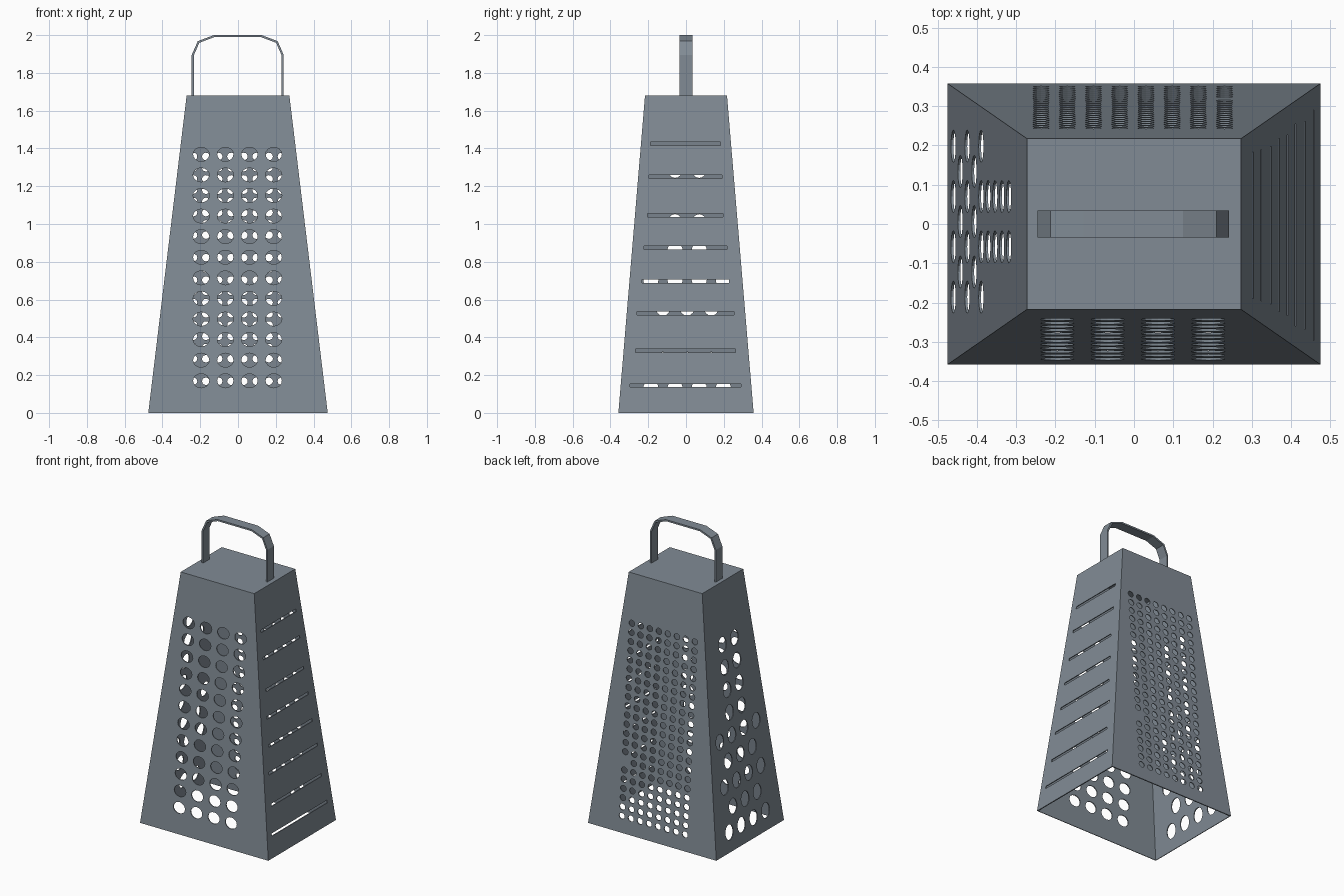
import bpy, bmesh, math

if "Cube" in bpy.data.objects:
    bpy.data.objects.remove(bpy.data.objects["Cube"])

HEIGHT = 1.68
BOTTOM = (0.475, 0.358)   # half sizes at the base
TOP = (0.272, 0.217)      # half sizes at the top

steel = bpy.data.materials.new("brushed_steel")
steel.diffuse_color = (0.22, 0.26, 0.30, 1)
steel.use_nodes = True
steel.node_tree.nodes["Principled BSDF"].inputs["Base Color"].default_value = steel.diffuse_color


def make_object(name, bm):
    mesh = bpy.data.meshes.new(name)
    bm.to_mesh(mesh)
    bm.free()
    mesh.materials.append(steel)
    obj = bpy.data.objects.new(name, mesh)
    bpy.context.collection.objects.link(obj)
    return obj


def apply_modifier(obj, kind, **settings):
    mod = obj.modifiers.new(kind.title(), kind)
    for key, value in settings.items():
        setattr(mod, key, value)
    bpy.context.view_layer.objects.active = obj
    bpy.ops.object.modifier_apply(modifier=mod.name)


def half_size(axis, z):
    return BOTTOM[axis] + (TOP[axis] - BOTTOM[axis]) * z / HEIGHT


def add_prism(bm, side, outline, u, z):
    """Cutter prism through one wall; outline is (u, z) offsets."""
    axis = 0 if side in ("left", "right") else 1
    sign = 1 if side in ("right", "back") else -1
    d = sign * half_size(axis, z)
    rings = []
    for off in (-0.04, 0.04):
        ring = []
        for du, dz in outline:
            p = (d + off, u + du, z + dz) if axis == 0 else (u + du, d + off, z + dz)
            ring.append(bm.verts.new(p))
        rings.append(ring)
    a, b = rings
    n = len(a)
    bm.faces.new(a)
    bm.faces.new(b[::-1])
    for i in range(n):
        j = (i + 1) % n
        bm.faces.new((a[j], a[i], b[i], b[j]))


def ellipse(ru, rz, n):
    return [(ru * math.cos(2 * math.pi * i / n), rz * math.sin(2 * math.pi * i / n))
            for i in range(n)]


# Body: open-bottomed tapered shell
bm = bmesh.new()
corners = [(-1, -1), (1, -1), (1, 1), (-1, 1)]
v = [bm.verts.new((sx * s[0], sy * s[1], z))
     for s, z in ((BOTTOM, 0), (TOP, HEIGHT)) for sx, sy in corners]
for i in range(4):
    j = (i + 1) % 4
    bm.faces.new((v[i], v[j], v[j + 4], v[i + 4]))
bm.faces.new(v[4:])
body = make_object("grater_body", bm)
apply_modifier(body, 'SOLIDIFY', thickness=0.006, offset=-1, use_even_offset=True)

bm = bmesh.new()
# Front: medium holes
for row in range(12):
    for col in range(4):
        add_prism(bm, "front", ellipse(0.043, 0.037, 16),
                  -0.003 + (col - 1.5) * 0.128, 0.17 + row * 0.109)

# Back: fine holes, one left unpunched
for row in range(22):
    for col in range(8):
        if (row, col) != (6, 7):
            add_prism(bm, "back", ellipse(0.021, 0.02, 12),
                      -0.003 + (col - 3.5) * 0.0667, 0.108 + row * 0.0595)

# Left: staggered coarse holes below, two columns above
for row in range(9):
    count = 2 if row > 4 else (3 if row % 2 else 4)
    for col in range(count):
        add_prism(bm, "left", ellipse(0.041, 0.05, 16),
                  0.006 + (col - (count - 1) / 2) * 0.128, 0.126 + row * 0.146)

# Right: slicing slots
slots = [(0.145, 0.293), (0.328, 0.264), (0.528, 0.257), (0.697, 0.23),
         (0.875, 0.22), (1.047, 0.2), (1.25, 0.193), (1.425, 0.186)]
for z, w in slots:
    add_prism(bm, "right", [(-w, -0.009), (w, -0.009), (w, 0.009), (-w, 0.009)], -0.003, z)

bmesh.ops.recalc_face_normals(bm, faces=bm.faces)
cutter = make_object("hole_cutter", bm)
cutter.hide_render = True
apply_modifier(body, 'BOOLEAN', operation='DIFFERENCE', solver='EXACT', object=cutter)
bpy.data.objects.remove(cutter)

# Handle: bent flat strip
path = [(-0.245, 1.68), (-0.245, 1.895), (-0.213, 1.968), (-0.128, 2.0),
        (0.125, 2.0), (0.21, 1.968), (0.242, 1.895), (0.242, 1.68)]
bm = bmesh.new()
pairs = [[bm.verts.new((x, y, z)) for y in (-0.034, 0.034)] for x, z in path]
for p, q in zip(pairs, pairs[1:]):
    bm.faces.new((p[0], q[0], q[1], p[1]))
handle = make_object("handle", bm)
apply_modifier(handle, 'SOLIDIFY', thickness=0.011, offset=-1, use_even_offset=True)
